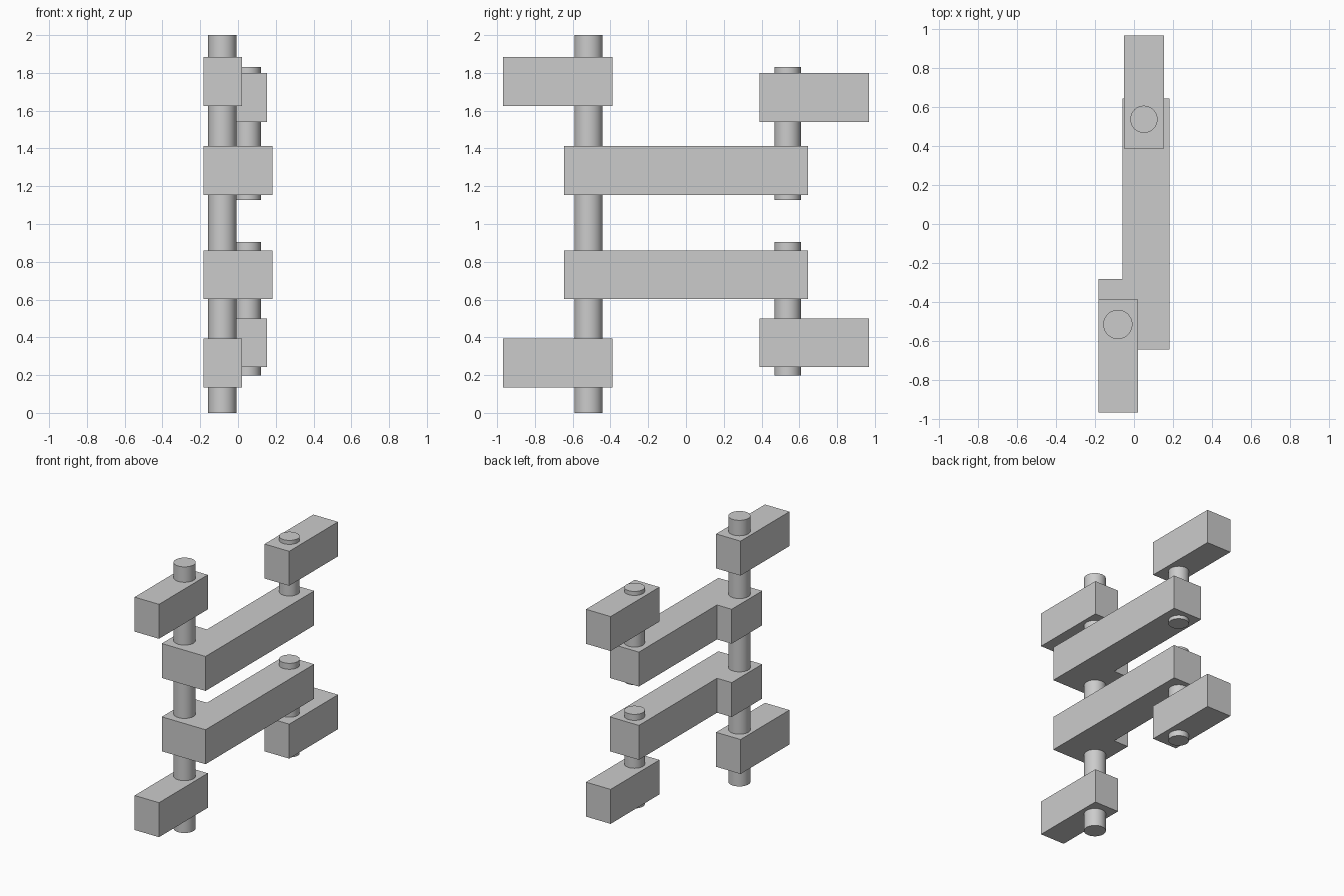
import bpy, bmesh, math

if "Cube" in bpy.data.objects:
    bpy.data.objects.remove(bpy.data.objects["Cube"])


def prism(name, outline, z0, z1):
    """Extrude a flat outline from z0 up to z1."""
    bm = bmesh.new()
    face = bm.faces.new([bm.verts.new((x, y, z0)) for x, y in outline])
    top = bmesh.ops.extrude_face_region(bm, geom=[face])["geom"]
    bmesh.ops.translate(bm, vec=(0, 0, z1 - z0),
                        verts=[v for v in top if isinstance(v, bmesh.types.BMVert)])
    bmesh.ops.recalc_face_normals(bm, faces=bm.faces)
    mesh = bpy.data.meshes.new(name)
    bm.to_mesh(mesh)
    bm.free()
    obj = bpy.data.objects.new(name, mesh)
    bpy.context.collection.objects.link(obj)
    return obj


def box(name, x0, x1, y0, y1, z0, z1):
    return prism(name, [(x0, y0), (x1, y0), (x1, y1), (x0, y1)], z0, z1)


def pin(name, x, y, r, z0, z1):
    bpy.ops.mesh.primitive_cylinder_add(vertices=48, radius=r, depth=z1 - z0,
                                        location=(x, y, (z0 + z1) / 2))
    bpy.context.object.name = name
    bpy.ops.object.shade_smooth_by_angle(angle=math.radians(30))


# Long hinge pin and the two shorter outer pins
pin("main_pin", -0.083, -0.516, 0.075, 0.0, 2.0)
pin("lower_outer_pin", 0.051, 0.538, 0.07, 0.199, 0.906)
pin("upper_outer_pin", 0.051, 0.538, 0.07, 1.126, 1.83)

# L-shaped link arms joining the pins
arm = [(-0.182, -0.645), (0.182, -0.645), (0.182, 0.645),
       (-0.06, 0.645), (-0.06, -0.283), (-0.182, -0.283)]
for level, z in (("lower", 0.602), ("upper", 1.153)):
    prism(level + "_link_arm", arm, z, z + 0.259)

# Mounting blocks at the front and back ends
for level, z_front, z_back in (("lower", 0.134, 0.242), ("upper", 1.625, 1.541)):
    box(level + "_front_block", -0.182, 0.021, -0.968, -0.388, z_front, z_front + 0.259)
    box(level + "_back_block", -0.051, 0.154, 0.388, 0.968, z_back, z_back + 0.259)
